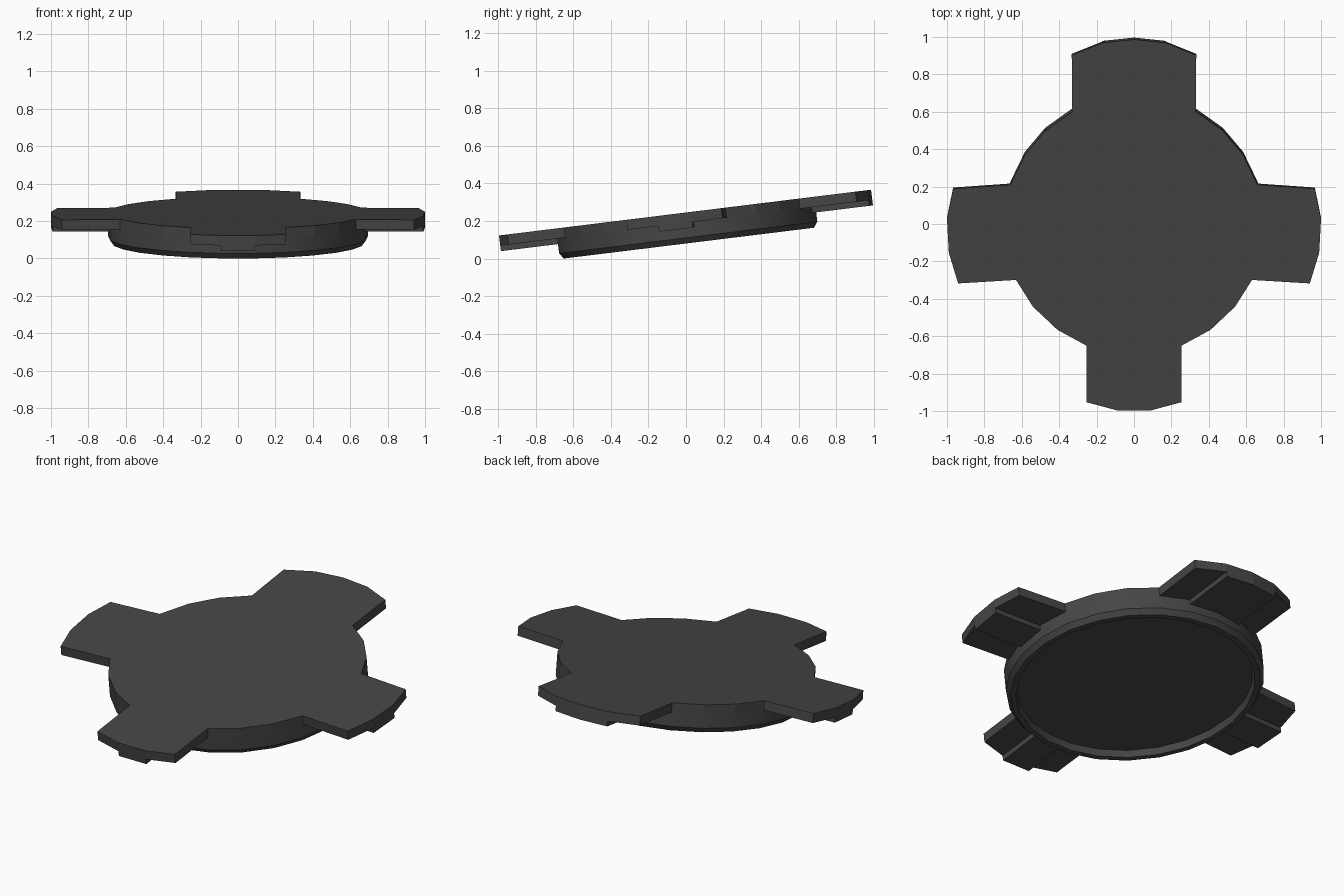
import bpy, bmesh, math
from mathutils import Matrix

if "Cube" in bpy.data.objects:
    bpy.data.objects.remove(bpy.data.objects["Cube"])

TILT = math.atan(0.123)
CY = -0.009            # local centre of the disc
R = 0.696
PLATE, RIB, DEPTH = 0.054, 0.084, 0.164
RECESS = 0.04

mat = bpy.data.materials.new("dark_grey")
mat.diffuse_color = (0.06, 0.06, 0.06, 1)
mat.use_nodes = True
mat.node_tree.nodes["Principled BSDF"].inputs["Base Color"].default_value = mat.diffuse_color
parts = []


def loft(name, rings, cap_start=True):
    """Skin a stack of equal-length rings of 3D points and cap the ends."""
    bm = bmesh.new()
    vs = [[bm.verts.new(p) for p in ring] for ring in rings]
    n = len(vs[0])
    for a, b in zip(vs, vs[1:]):
        for i in range(n):
            j = (i + 1) % n
            bm.faces.new((a[i], b[i], b[j], a[j]))
    if cap_start:
        bm.faces.new(vs[0])
    bm.faces.new(list(reversed(vs[-1])))
    bmesh.ops.transform(bm, matrix=Matrix.Rotation(TILT, 4, 'X'), verts=bm.verts)
    me = bpy.data.meshes.new(name)
    bm.to_mesh(me)
    bm.free()
    me.materials.append(mat)
    ob = bpy.data.objects.new(name, me)
    bpy.context.collection.objects.link(ob)
    parts.append(ob)
    return ob


def mirrored(half):
    """Clockwise right half -> full counter-clockwise outline."""
    left = [(-x, y) for x, y in reversed(half) if abs(x) > 1e-6]
    return list(reversed(half + left))


def at(pts, z):
    return [(x, y, z) for x, y in pts]


def arc(degs, r):
    return [(r * math.cos(math.radians(a)), CY + r * math.sin(math.radians(a))) for a in degs]


# top plate: disc outline with four tabs
plate = mirrored(
    [(0, 0.992), (0.17, 0.974), (0.333, 0.908)]
    + arc([61.7, 47, 33, 18.3], R)
    + [(0.967, 0.188), (1.0, 0.025), (0.99, -0.158), (0.94, -0.322)]
    + arc([-25, -39, -54, -68.5], R)
    + [(0.254, -0.962), (0.09, -1.006)])
loft("top_plate", [at(plate, 0), at(plate, -PLATE)])

# round body below the plate: wall, chamfer, rim and recess in the underside
degs = [90, 76, 61.7, 47, 33, 18.3, 4, -11, -25, -39, -54, -68.5, -83]
steps = [(R, PLATE), (R, DEPTH - 0.03), (0.674, DEPTH), (0.645, DEPTH), (0.636, DEPTH - RECESS)]
body = loft("round_body", [at(mirrored(arc(degs, r)), -d) for r, d in steps], cap_start=False)
body.select_set(True)
bpy.context.view_layer.objects.active = body
bpy.ops.object.shade_smooth_by_angle(angle=math.radians(25))

# thicker rib under each tab
ribs = {
    "back_rib": [(-0.17, 0.66), (0.17, 0.66), (0.17, 0.974), (0, 0.992), (-0.17, 0.974)],
    "front_rib": [(-0.09, -1.006), (0.09, -1.006), (0.09, -0.67), (-0.09, -0.67)],
    "right_rib": [(0.66, -0.144), (0.99, -0.158), (1.0, 0.025), (0.66, 0.035)],
}
ribs["left_rib"] = [(-x, y) for x, y in reversed(ribs["right_rib"])]
for name, pts in ribs.items():
    loft(name, [at(pts, -PLATE), at(pts, -RIB)], cap_start=False)

# stand on the ground and centre
pts = [v.co for o in parts for v in o.data.vertices]
dy = -(min(p.y for p in pts) + max(p.y for p in pts)) / 2
dz = -min(p.z for p in pts)
for o in parts:
    o.data.transform(Matrix.Translation((0, dy, dz)))
